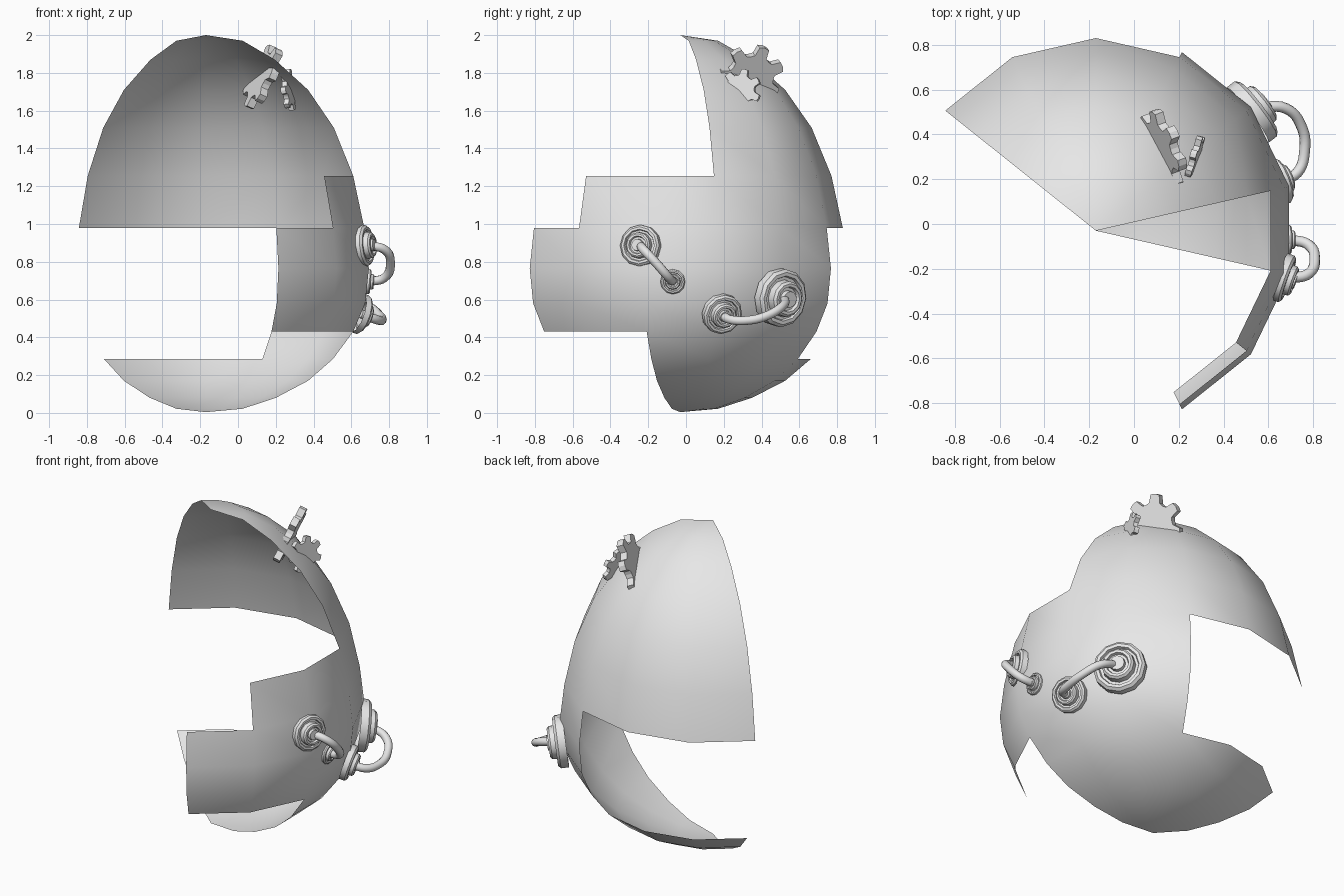
import bpy, bmesh
from math import sin, cos, pi, radians
from mathutils import Vector, Matrix

cube = bpy.data.objects.get("Cube")
if cube:
    bpy.data.objects.remove(cube, do_unlink=True)

grey = bpy.data.materials.new("light_grey")
grey.use_nodes = True
grey.diffuse_color = (0.8, 0.8, 0.8, 1)
grey.node_tree.nodes["Principled BSDF"].inputs["Base Color"].default_value = (0.8, 0.8, 0.8, 1)


def finish(name, bm, angle=None):
    mesh = bpy.data.meshes.new(name)
    bm.to_mesh(mesh)
    bm.free()
    obj = bpy.data.objects.new(name, mesh)
    bpy.context.collection.objects.link(obj)
    mesh.materials.append(grey)
    if angle:
        bpy.ops.object.select_all(action='DESELECT')
        obj.select_set(True)
        bpy.context.view_layer.objects.active = obj
        bpy.ops.object.shade_smooth_by_angle(angle=radians(angle))
    return obj


def place(obj, centre, normal):
    turn = Vector(normal).to_track_quat('Z', 'Y').to_matrix().to_4x4()
    obj.matrix_world = Matrix.Translation(centre) @ turn


# Broken egg shell: 14 segments; each row keeps only some of them
SEGMENTS = 14
AXIS = (-0.17, -0.03)
profile = [(0, 2), (.2, 1.97), (.375, 1.87), (.555, 1.71), (.695, 1.51), (.8, 1.255),
           (.86, .98), (.885, .765), (.865, .58), (.8, .43), (.69, .285),
           (.555, .17), (.38, .08), (.2, .022), (0, .004)]


def kept_segments(row):
    if row < 5:
        return 0, 5      # tall back cap
    if row == 5:
        return -2, 5     # upper step
    if row < 9:
        return -3, 2     # long front flap
    if row == 9:
        return -1, 2     # narrow neck
    return -1, 5         # bottom bowl


def shell_point(ring, seg):
    r, z = profile[ring]
    a = (seg + 0.5) * 2 * pi / SEGMENTS
    return AXIS[0] + r * cos(a), AXIS[1] + r * sin(a), z


bm = bmesh.new()
for row in range(len(profile) - 1):
    first, last = kept_segments(row)
    for seg in range(first, last):
        corners = [(row, seg), (row + 1, seg), (row + 1, seg + 1), (row, seg + 1)]
        if row == 0:
            corners.pop()
        elif row == len(profile) - 2:
            corners.pop(2)
        bm.faces.new([bm.verts.new(shell_point(*c)) for c in corners])
bmesh.ops.remove_doubles(bm, verts=bm.verts, dist=0.0005)
finish("egg_shell", bm, 80)


# Stepped round sockets
def socket(name, centre, normal, radius, sides=12):
    steps = [(1, -.15), (1, .15), (.9, .25), (.78, .25), (.74, .15), (.64, .15),
             (.62, .42), (.54, .5), (.44, .5), (.4, .38), (.3, .38), (.28, .55), (0, .55)]
    bm = bmesh.new()
    rings = [[bm.verts.new((r * radius * cos(2 * pi * i / sides),
                            r * radius * sin(2 * pi * i / sides), h * radius))
              for i in range(sides)] for r, h in steps]
    for low, high in zip(rings, rings[1:]):
        for i in range(sides):
            j = (i + 1) % sides
            bm.faces.new((low[i], low[j], high[j], high[i]))
    bmesh.ops.remove_doubles(bm, verts=bm.verts, dist=0.0001)
    place(finish(name, bm, 32), centre, normal)


socket("front_upper_socket", (.665, -.24, .885), (.93, -.33, .08), .11)
socket("front_lower_socket", (.686, -.07, .695), (1, 0, -.08), .066)
socket("rear_lower_socket", (.645, .19, .525), (.9, .36, -.3), .108)
socket("rear_upper_socket", (.525, .5, .61), (.78, .6, -.12), .155)


# Curved pipes joining the sockets
def pipe(name, points, radius=0.024):
    curve = bpy.data.curves.new(name, 'CURVE')
    curve.dimensions = '3D'
    curve.bevel_depth = radius
    curve.bevel_resolution = 3
    curve.resolution_u = 6
    curve.use_fill_caps = True
    spline = curve.splines.new('BEZIER')
    spline.bezier_points.add(len(points) - 1)
    for bp, co in zip(spline.bezier_points, points):
        bp.co = co
        bp.handle_left_type = bp.handle_right_type = 'AUTO'
    curve.materials.append(grey)
    bpy.context.collection.objects.link(bpy.data.objects.new(name, curve))


pipe("front_pipe", [(.68, -.24, .885), (.775, -.225, .865), (.807, -.155, .79),
                    (.775, -.09, .715), (.69, -.07, .695)])
pipe("rear_pipe", [(.55, .52, .61), (.68, .515, .57), (.75, .43, .515),
                   (.762, .33, .49), (.73, .23, .495), (.65, .19, .525)])


# Cog wheels half sunk into the shell
def cog(name, centre, normal, radius, thickness, phase, teeth=7):
    bm = bmesh.new()
    outline = []
    for t in range(teeth):
        for offset, r in ((-.3, .72), (-.18, .98), (0, 1), (.18, .98), (.3, .72), (.5, .69)):
            a = radians(phase) + 2 * pi * (t + offset) / teeth
            outline.append(bm.verts.new((r * radius * cos(a), r * radius * sin(a), -thickness / 2)))
    face = bm.faces.new(outline)
    top = bmesh.ops.extrude_face_region(bm, geom=[face])
    bmesh.ops.translate(bm, vec=(0, 0, thickness),
                        verts=[v for v in top["geom"] if isinstance(v, bmesh.types.BMVert)])
    bmesh.ops.recalc_face_normals(bm, faces=bm.faces)
    place(finish(name, bm), centre, normal)


cog("large_cog", (.13, .34, 1.78), (.85, .3, -.38), .18, .042, 73)
cog("small_cog", (.27, .29, 1.71), (.95, -.28, .1), .112, .028, 130)
